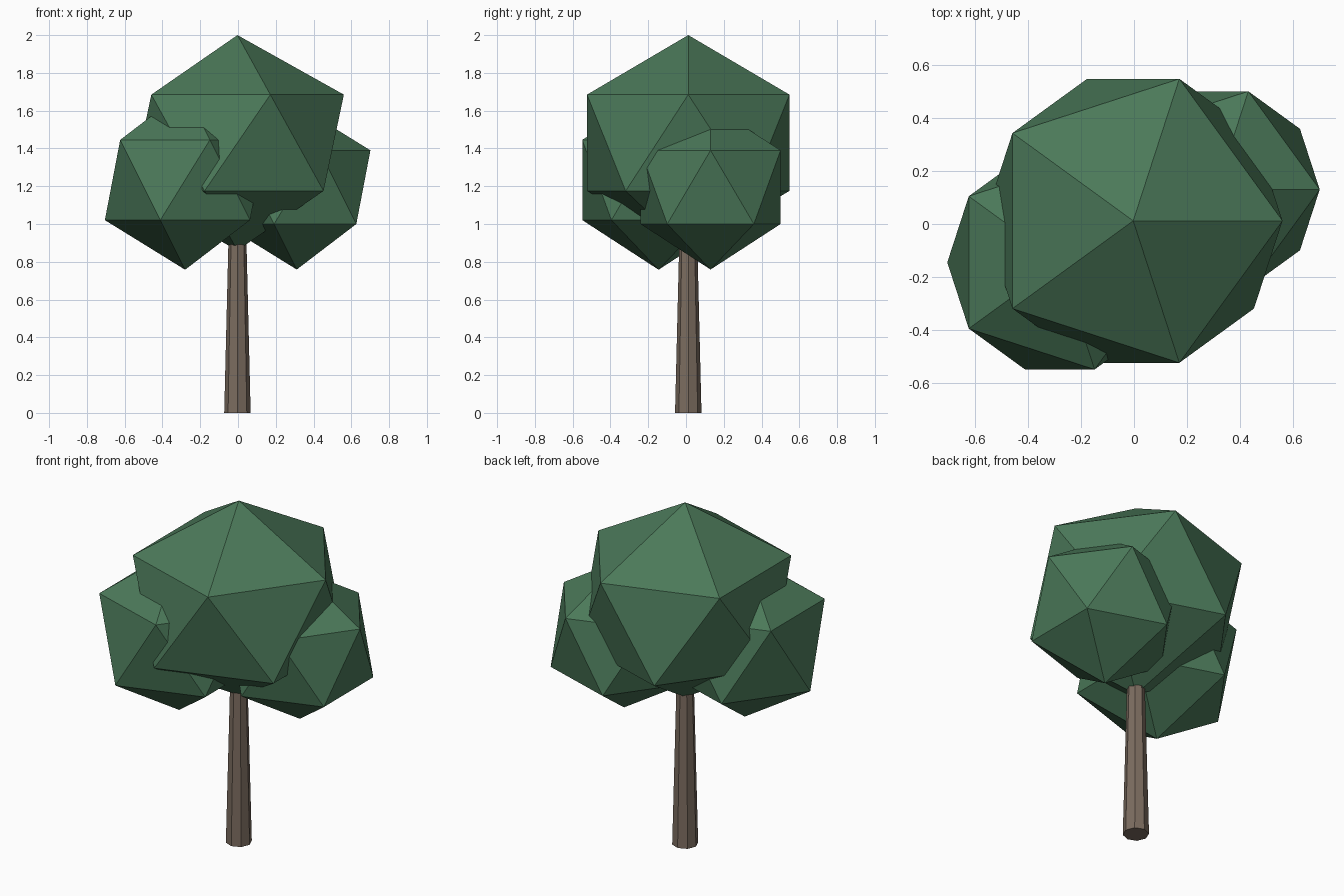
import bpy

if "Cube" in bpy.data.objects:
    bpy.data.objects.remove(bpy.data.objects["Cube"])


def material(name, color):
    m = bpy.data.materials.new(name)
    m.diffuse_color = color
    m.use_nodes = True
    m.node_tree.nodes["Principled BSDF"].inputs["Base Color"].default_value = m.diffuse_color
    return m


leaf = material("leaf_green", (0.07, 0.19, 0.10, 1))
bark = material("bark_brown", (0.20, 0.15, 0.115, 1))


def foliage(name, center, radius, height_radius):
    # Faceted icosahedron leaf clump
    bpy.ops.mesh.primitive_ico_sphere_add(subdivisions=1, radius=1, location=center)
    ob = bpy.context.object
    ob.name = name
    ob.scale = (radius, radius, height_radius)
    bpy.ops.object.transform_apply(location=False, rotation=False, scale=True)
    ob.data.materials.append(leaf)


# Crown: one big clump and two smaller side clumps
foliage("crown_main", (-0.003, 0.012, 1.43), 0.63, 0.57)
foliage("crown_left", (-0.28, -0.145, 1.233), 0.475, 0.475)
foliage("crown_right", (0.311, 0.13, 1.195), 0.436, 0.436)

# Tapered eight-sided trunk, ending inside the crown
trunk_height = 1.1
bpy.ops.mesh.primitive_cone_add(vertices=8, radius1=0.07, radius2=0.043, depth=trunk_height,
                                location=(-0.003, 0.012, trunk_height / 2))
trunk = bpy.context.object
trunk.name = "trunk"
trunk.data.materials.append(bark)
